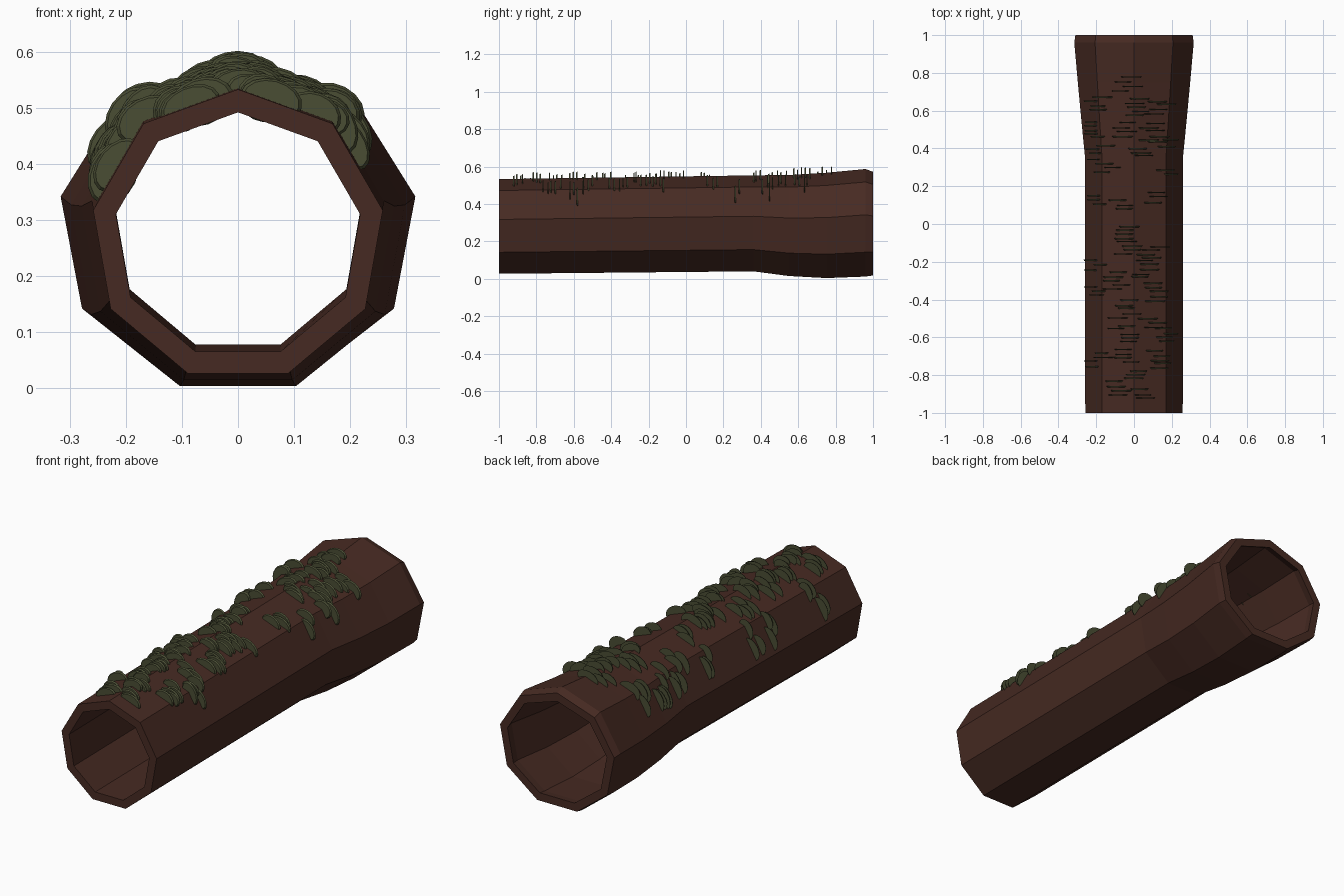
import bpy, bmesh, math, random
from mathutils import Matrix, Vector

if "Cube" in bpy.data.objects:
    bpy.data.objects.remove(bpy.data.objects["Cube"])

random.seed(4)
SIDES = 9


def material(name, rgb):
    m = bpy.data.materials.new(name)
    m.diffuse_color = (*rgb, 1)
    m.use_nodes = True
    m.node_tree.nodes["Principled BSDF"].inputs["Base Color"].default_value = m.diffuse_color
    return m


def add_object(name, bm, mat):
    bmesh.ops.recalc_face_normals(bm, faces=bm.faces)
    mesh = bpy.data.meshes.new(name)
    bm.to_mesh(mesh)
    bm.free()
    mesh.materials.append(mat)
    ob = bpy.data.objects.new(name, mesh)
    bpy.context.collection.objects.link(ob)
    return ob


bark = material("bark", (0.062, 0.023, 0.016))
green = material("moss", (0.068, 0.075, 0.034))

# Log stations: y, half width radius, top z, bottom z
STATIONS = [(-1, .262, .533, .027), (.36, .264, .553, .04), (.55, .283, .555, .015),
            (.75, .302, .567, .004), (.96, .321, .587, .012), (1, .315, .572, .018)]
WALL = 0.041


def ring_points(y, rx, top, bottom, inset=0):
    rz = (top - bottom) / (1 + math.cos(math.pi / SIDES))
    cz = top - rz
    return [Vector(((rx - inset) * math.sin(math.tau * i / SIDES), y,
                    cz + (rz - inset) * math.cos(math.tau * i / SIDES)))
            for i in range(SIDES)]


# Hollow log: outer skin forward, inner skin back, closed into a tube
bm = bmesh.new()
loops = [ring_points(*s) for s in STATIONS]
loops += [ring_points(*s, WALL) for s in reversed(STATIONS)]
rings = [[bm.verts.new(p) for p in loop] for loop in loops]
for k, a in enumerate(rings):
    b = rings[(k + 1) % len(rings)]
    for i in range(SIDES):
        j = (i + 1) % SIDES
        bm.faces.new((a[i], a[j], b[j], b[i]))
add_object("hollow_log", bm, bark)


def bark_point(y, x):
    """Point and slope angle on the upper bark at y, x."""
    for s, t in zip(STATIONS, STATIONS[1:]):
        if s[0] <= y <= t[0]:
            f = (y - s[0]) / (t[0] - s[0])
            pts = ring_points(y, *[u + (v - u) * f for u, v in zip(s[1:], t[1:])])
            break
    side = 1 if x >= 0 else -1
    for p, q in zip(pts, pts[1:]):
        if p.x <= abs(x) <= q.x:
            f = (abs(x) - p.x) / (q.x - p.x)
            return Vector((x, y, p.z + (q.z - p.z) * f)), side * math.atan2(p.z - q.z, q.x - p.x)


# Moss clumps: centre y, centre x, number of leaves
CLUMPS = [(.74, -.04, 4), (.64, -.2, 4), (.62, .01, 5), (.62, .14, 4), (.5, -.2, 5),
          (.5, -.06, 4), (.49, .1, 5), (.43, .16, 3), (.38, -.18, 4), (.38, .03, 3),
          (.27, .18, 2), (.3, -.14, 3), (.13, -.21, 3), (.14, .12, 3), (.1, -.06, 3),
          (-.03, -.06, 3), (-.12, -.03, 5), (-.15, .1, 4), (-.22, -.2, 3), (-.24, .05, 5),
          (-.3, -.08, 5), (-.36, -.21, 3), (-.36, .1, 5), (-.45, -.05, 5), (-.52, .11, 3),
          (-.59, .18, 4), (-.58, -.06, 5), (-.72, -.2, 4), (-.72, .13, 5), (-.7, -.05, 4),
          (-.8, .0, 3), (-.87, -.08, 4), (-.9, .02, 3)]

# Moss leaves: thin upright ovals half sunk into the bark
bm = bmesh.new()
for cy, cx, count in CLUMPS:
    for i in range(count):
        y = cy + (i - (count - 1) / 2) * 0.022 + random.uniform(-.006, .006)
        x = max(-.222, min(.192, cx + random.uniform(-.04, .04)))
        p, slope = bark_point(y, x)
        m = (Matrix.Translation(p) @ Matrix.Rotation(slope + random.uniform(-.15, .15), 4, 'Y')
             @ Matrix.Diagonal((random.uniform(.047, .06), .007, random.uniform(.033, .043), 1))
             @ Matrix.Rotation(math.pi / 2, 4, 'X'))
        bmesh.ops.create_cone(bm, cap_ends=True, segments=16, radius1=1, radius2=.9,
                              depth=1, matrix=m)
add_object("moss_leaves", bm, green)
